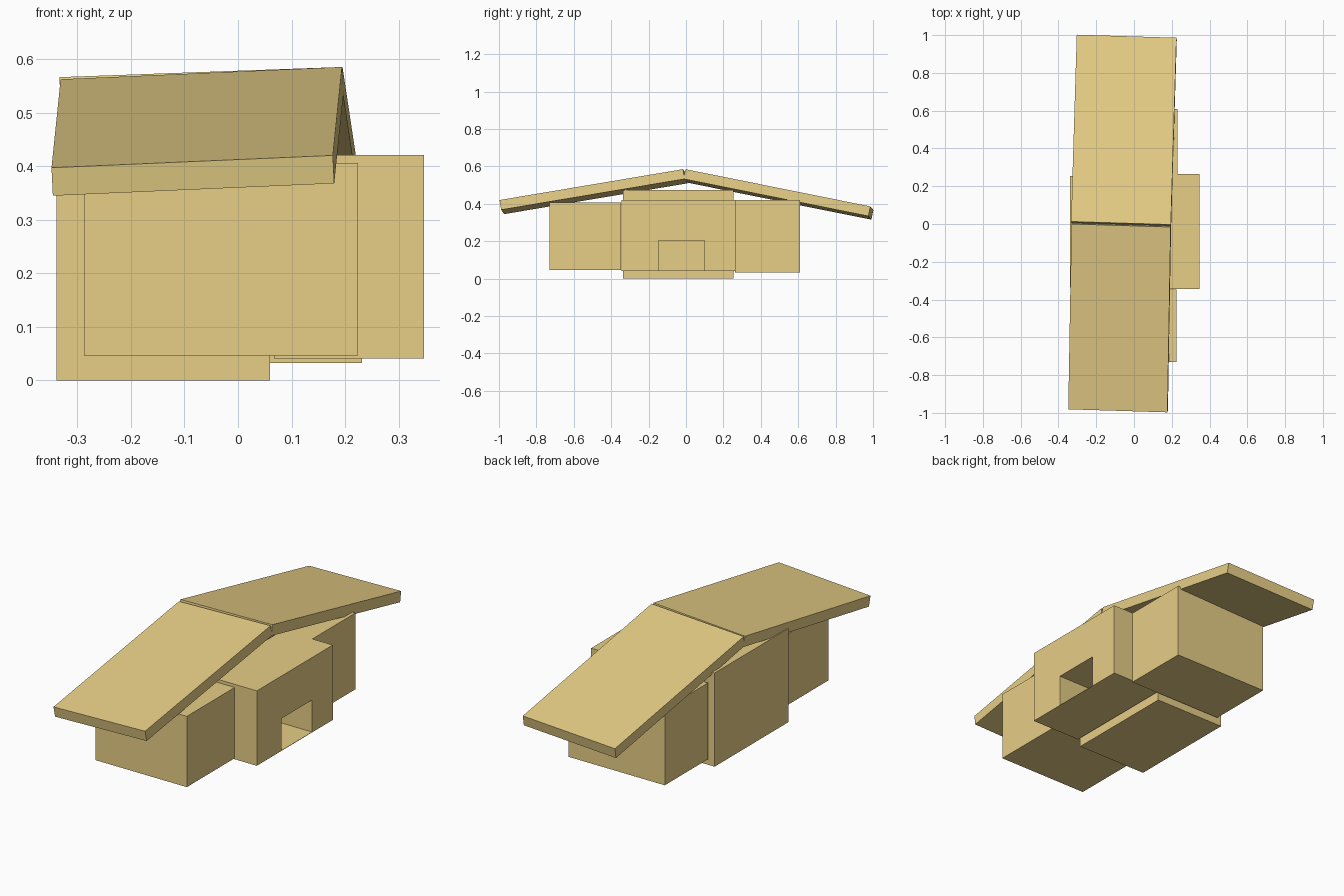
import bpy
from mathutils import Vector

if "Cube" in bpy.data.objects:
    bpy.data.objects.remove(bpy.data.objects["Cube"])

tan = bpy.data.materials.new("tan")
tan.diffuse_color = (0.80, 0.62, 0.24, 1)
tan.use_nodes = True
tan.node_tree.nodes["Principled BSDF"].inputs["Base Color"].default_value = tan.diffuse_color


def prism(name, base, offset):
    """Extrude a planar polygon along an offset vector."""
    base = [Vector(p) for p in base]
    # keep the normals pointing outward
    if (base[1] - base[0]).cross(base[2] - base[1]).dot(offset) < 0:
        base.reverse()
    n = len(base)
    verts = base + [p + offset for p in base]
    faces = [list(range(n))[::-1], list(range(n, 2 * n))]
    faces += [(i, (i + 1) % n, (i + 1) % n + n, i + n) for i in range(n)]
    mesh = bpy.data.meshes.new(name)
    mesh.from_pydata(verts, [], faces)
    mesh.materials.append(tan)
    obj = bpy.data.objects.new(name, mesh)
    bpy.context.collection.objects.link(obj)
    return obj


def box(name, x, y, z):
    base = [(x[0], y[0], z[0]), (x[1], y[0], z[0]),
            (x[1], y[1], z[0]), (x[0], y[1], z[0])]
    return prism(name, base, Vector((0, 0, z[1] - z[0])))


def roof_slab(name, top, thickness=0.053):
    """Tilted slab hanging below its counter-clockwise top corners."""
    a, b, c, d = [Vector(p) for p in top]
    d = a + c - b
    normal = (b - a).cross(c - b).normalized()
    return prism(name, [a, b, c, d], -normal * thickness)


# House body: side wings and rear block
box("left_wing", (-0.287, 0.224), (-0.73, -0.347), (0.047, 0.406))
box("right_wing", (-0.308, 0.231), (0.263, 0.61), (0.033, 0.42))
box("rear_block", (-0.339, 0.06), (-0.336, 0.255), (0, 0.475))

# Entrance block, with the doorway as a notch in its profile
x0, x1, low, high = 0.067, 0.347, 0.041, 0.421
profile = [(-0.345, low), (-0.148, low), (-0.148, 0.205), (0.098, 0.205),
           (0.098, low), (0.264, low), (0.264, high), (-0.345, high)]
entry = prism("entrance_block", [(x0, y, z) for y, z in profile], Vector((x1 - x0, 0, 0)))
# the notch starts at a convex corner, so the winding test above is valid
box("doorway_floor", (x0, x1), (-0.148, 0.098), (low, low + 0.002))

# Roof: two slightly skewed slabs meeting at the ridge
roof_slab("front_roof", [(-0.348, -0.981, 0.397), (0.177, -0.997, 0.420),
                         (0.194, -0.016, 0.585), (-0.330, 0.001, 0.562)])
roof_slab("back_roof", [(-0.333, 0.013, 0.566), (0.195, -0.003, 0.585),
                        (0.225, 0.986, 0.386), (-0.302, 1.0, 0.367)])
